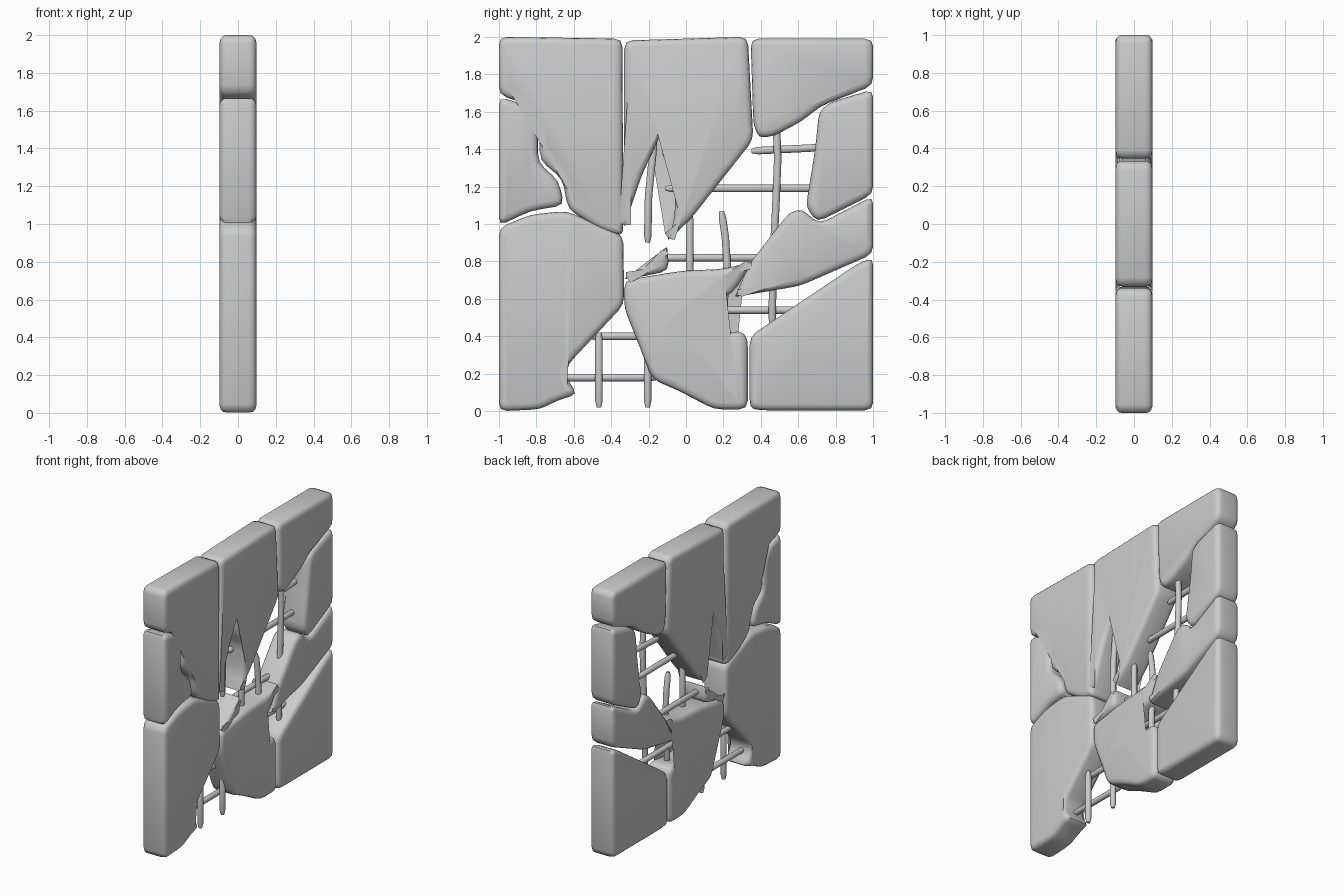
import bpy, bmesh, math
from mathutils import Vector

if "Cube" in bpy.data.objects:
    bpy.data.objects.remove(bpy.data.objects["Cube"])


def loft(name, rings, angle):
    """Skin a list of closed rings and cap both ends."""
    bm = bmesh.new()
    loops = [[bm.verts.new(p) for p in r] for r in rings]
    n = len(loops[0])
    for a, b in zip(loops, loops[1:]):
        for i in range(n):
            j = (i + 1) % n
            bm.faces.new((a[i], a[j], b[j], b[i]))
    caps = [bm.faces.new(loops[0][::-1]), bm.faces.new(loops[-1])]
    bmesh.ops.triangulate(bm, faces=caps)
    bmesh.ops.recalc_face_normals(bm, faces=bm.faces)
    me = bpy.data.meshes.new(name)
    bm.to_mesh(me)
    bm.free()
    ob = bpy.data.objects.new(name, me)
    bpy.context.collection.objects.link(ob)
    bpy.context.view_layer.objects.active = ob
    bpy.ops.object.select_all(action='DESELECT')
    ob.select_set(True)
    bpy.ops.object.shade_smooth_by_angle(angle=math.radians(angle))
    return ob


def rounded(pts, cut=0.045):
    """Round each outline corner with a short curve."""
    pts = [Vector(p) for p in pts]
    out = []
    for i, p in enumerate(pts):
        a, b = pts[i - 1] - p, pts[(i + 1) % len(pts)] - p
        s = p + a.normalized() * min(cut, a.length * 0.35)
        e = p + b.normalized() * min(cut, b.length * 0.35)
        if a.angle(b) < math.radians(60):      # keep broken tips sharp
            s, e = p + (s - p) * 0.3, p + (e - p) * 0.3
        for t in (0, 0.5, 1):
            out.append(s * (1 - t) ** 2 + p * 2 * t * (1 - t) + e * t * t)
    return out


def slab(name, pts):
    """Concrete piece: outline in (y, z), soft rounded rims on both faces."""
    pts = rounded(pts)
    n = len(pts)
    area = sum(pts[i - 1].x * pts[i].y - pts[i].x * pts[i - 1].y for i in range(n))
    if area < 0:
        pts.reverse()
    inward = []
    for i in range(n):
        d1 = (pts[i] - pts[i - 1]).normalized()
        d2 = (pts[(i + 1) % n] - pts[i]).normalized()
        n1, n2 = Vector((-d1.y, d1.x)), Vector((-d2.y, d2.x))
        m = (n1 + n2).normalized()
        inward.append(m * min(1 / max(m.dot(n1), 0.3), 1.4))
    rim = [(0.097, 0.036), (0.091, 0.016), (0.079, 0.004), (0.06, 0.0)]
    layers = [(-x, d) for x, d in rim] + rim[::-1]
    rings = []
    for x, d in layers:
        ring = [p + v * d for p, v in zip(pts, inward)]
        rings.append([(x, p.x, p.y) for p in ring])
    loft(name, rings, 60)


def rebar(name, x, path, r=0.021, sides=10):
    """Steel bar along a (y, z) path with tapered ends."""
    P = [Vector((x, y, z)) for y, z in path]
    d0, d1 = (P[1] - P[0]).normalized(), (P[-1] - P[-2]).normalized()
    stations = [(P[0], r * 0.6), (P[0] + d0 * 0.035, r)]
    stations += [(p, r) for p in P[1:-1]]
    stations += [(P[-1] - d1 * 0.035, r), (P[-1], r * 0.6)]
    side = (P[-1] - P[0]).normalized().cross(Vector((1, 0, 0)))
    rings = []
    for c, rad in stations:
        rings.append([c + Vector((1, 0, 0)) * rad * math.cos(k * math.tau / sides)
                      + side * rad * math.sin(k * math.tau / sides) for k in range(sides)])
    loft(name, rings, 50)


# broken concrete slabs
slab("slab_top_left", [(-1, 2), (-.34, 1.99), (-.335, .95), (-.37, .94), (-.46, .97),
     (-.63, 1.08), (-.66, 1.24), (-.78, 1.34), (-.785, 1.55), (-.82, 1.63), (-1, 1.69)])
slab("slab_mid_left", [(-1, 1.68), (-.84, 1.63), (-.79, 1.52), (-.79, 1.33), (-.68, 1.23),
     (-.65, 1.1), (-.83, 1.07), (-1, .99)])
slab("slab_bottom_left", [(-1, .98), (-.83, 1.05), (-.64, 1.07), (-.335, .94), (-.33, .57),
     (-.63, .25), (-.64, .18), (-.58, .09), (-.68, .06), (-.78, .01), (-1, 0)])
slab("slab_top_centre", [(-.33, 1.98), (.33, 2), (.36, 1.45), (.02, 1.02), (-.1, .91),
     (-.06, 1.03), (-.06, 1.24), (-.13, 1.37), (-.13, 1.49), (-.24, 1.25), (-.33, .98)])
slab("slab_top_right", [(.345, 1.99), (1, 1.99), (1, 1.74), (.72, 1.63), (.62, 1.55),
     (.47, 1.47), (.39, 1.46), (.36, 1.53)])
slab("slab_mid_right", [(1, 1.72), (.77, 1.65), (.71, 1.6), (.69, 1.4), (.64, 1.09),
     (.7, 1.01), (1, 1.16)])
slab("slab_diagonal_right", [(1, 1.15), (.71, 1.0), (.62, 1.08), (.55, 1.06), (.34, .79),
     (.26, .61), (.61, .67), (1, .84)])
slab("slab_bottom_right", [(1, .82), (.92, .79), (.34, .4), (.34, .02), (.39, .005), (1, .005)])
slab("slab_bottom_centre", [(-.33, .7), (-.02, .75), (.2, .76), (.36, .8), (.25, .63),
     (-.02, .51), (-.09, .43), (-.02, .42), (.15, .41), (.29, .43), (.33, .39), (.33, .01),
     (.15, .01), (-.04, .11), (-.18, .17), (-.25, .35), (-.33, .55)])
slab("slab_shard", [(-.33, .705), (-.1, .88), (-.09, .75), (-.23, .72)])

# exposed reinforcing bars, uprights one side of the cross bars
uprights = [[(-.465, .02), (-.465, .42)], [(-.205, .02), (-.205, .35)],
            [(-.205, .9), (-.2, 1.15), (-.17, 1.45)], [(.02, .6), (.02, 1.06)],
            [(.2, .38), (.205, .6), (.22, .78), (.21, .93), (.19, 1.07)],
            [(.46, .46), (.465, .8), (.48, 1.1), (.49, 1.35), (.48, 1.6)]]
crossbars = [[(-.66, .18), (-.15, .18)], [(-.52, .4), (-.22, .4)], [(.08, .54), (.6, .54)],
             [(-.13, .82), (.5, .82)], [(-.11, 1.19), (.72, 1.19)], [(.35, 1.39), (.75, 1.41)]]
for i, p in enumerate(uprights):
    rebar(f"upright_bar_{i}", 0.015, p)
for i, p in enumerate(crossbars):
    rebar(f"cross_bar_{i}", -0.015, p)
